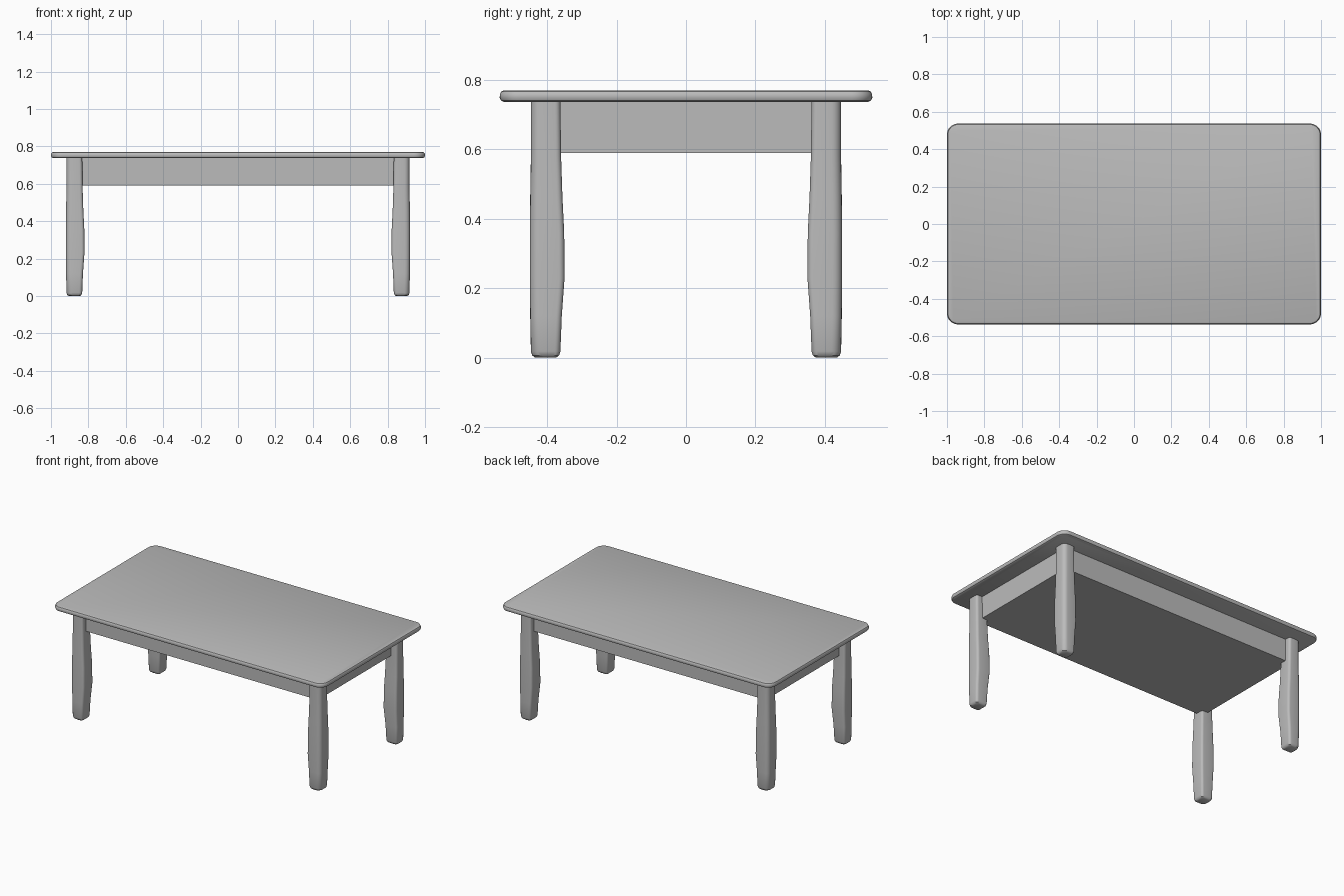
import bpy, bmesh, math

if "Cube" in bpy.data.objects:
    bpy.data.objects.remove(bpy.data.objects["Cube"], do_unlink=True)

grey = bpy.data.materials.new("plain_grey")
grey.use_nodes = True
colour = (0.5, 0.5, 0.5, 1)
grey.diffuse_color = colour
grey.node_tree.nodes["Principled BSDF"].inputs["Base Color"].default_value = colour


def rounded_rect(x0, x1, y0, y1, radii, steps=5):
    """Outline points; radii run from the +x+y corner counter-clockwise."""
    corners = [(x1, y1, -1, -1), (x0, y1, 1, -1), (x0, y0, 1, 1), (x1, y0, -1, 1)]
    points = []
    for i, ((x, y, sx, sy), r) in enumerate(zip(corners, radii)):
        for k in range(steps + 1):
            a = (i + k / steps) * math.pi / 2
            points.append((x + sx * r + r * math.cos(a), y + sy * r + r * math.sin(a)))
    return points


def loft(name, rings, angle=35):
    """Skin a stack of (height, outline) rings and cap both ends."""
    bm = bmesh.new()
    loops = [[bm.verts.new((x, y, z)) for x, y in outline] for z, outline in rings]
    n = len(loops[0])
    for low, high in zip(loops, loops[1:]):
        for i in range(n):
            j = (i + 1) % n
            bm.faces.new((low[i], low[j], high[j], high[i]))
    bm.faces.new(loops[0][::-1])
    bm.faces.new(loops[-1])
    bmesh.ops.recalc_face_normals(bm, faces=bm.faces)
    mesh = bpy.data.meshes.new(name)
    bm.to_mesh(mesh)
    bm.free()
    mesh.materials.append(grey)
    obj = bpy.data.objects.new(name, mesh)
    bpy.context.collection.objects.link(obj)
    bpy.ops.object.select_all(action='DESELECT')
    obj.select_set(True)
    bpy.context.view_layer.objects.active = obj
    bpy.ops.object.shade_smooth_by_angle(angle=math.radians(angle))
    return obj


# Table top with rounded corners and a softened rim
rim = [(0.737, 0.012), (0.741, 0.004), (0.749, 0), (0.760, 0.001), (0.767, 0.005), (0.77, 0.013)]
loft("table_top", [(z, rounded_rect(-1 + d, 1 - d, -0.537 + d, 0.537 - d, [0.06 - d] * 4, 8))
                   for z, d in rim])

# Closed apron block under the top
apron = [(-0.875, -0.41), (0.875, -0.41), (0.875, 0.41), (-0.875, 0.41)]
loft("apron", [(0.59, apron), (0.74, apron)])

# Legs: straight outside, swelling on the two inner sides
# Each entry: height, inner shift, outer shift
sections = [(0, -0.012, -0.012), (0.006, -0.004, -0.004), (0.018, 0, 0), (0.12, 0.004, 0.002),
            (0.23, 0.012, 0.003), (0.36, 0.011, 0.003), (0.46, 0.006, 0.002),
            (0.58, 0.002, 0), (0.74, 0, 0)]


def leg(name, sx, sy):
    rings = []
    for z, inner, outer in sections:
        outline = rounded_rect(0.833 - inner, 0.917 + outer, 0.362 - inner, 0.447 + outer,
                               [0.028, 0.016, 0.014, 0.016])
        rings.append((z, [(sx * x, sy * y) for x, y in outline]))
    loft(name, rings)


for side, sx in (("left", 1), ("right", -1)):
    for end, sy in (("front", -1), ("back", 1)):
        leg(f"{end}_{side}_leg", sx, sy)
